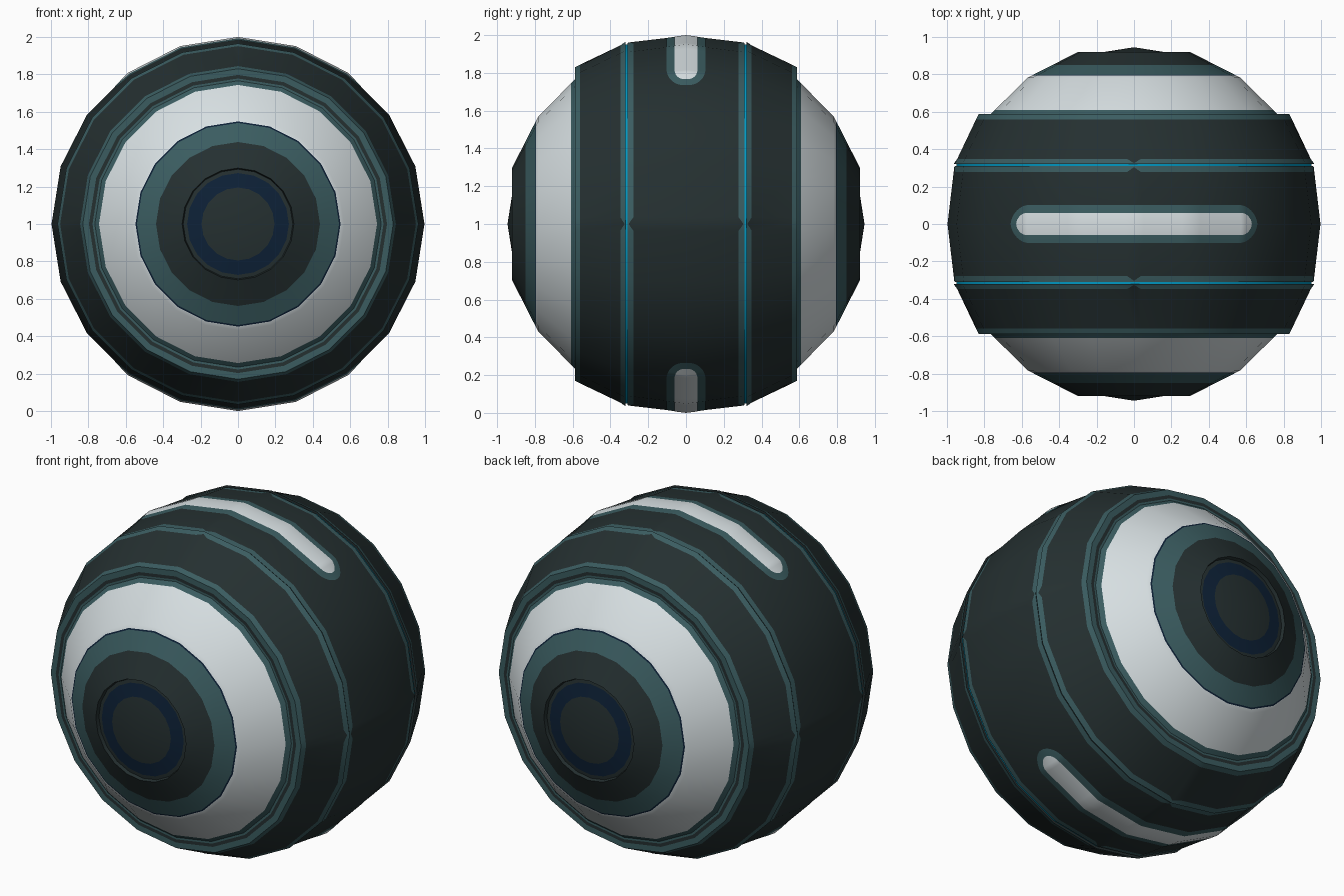
import bpy, bmesh, math

if "Cube" in bpy.data.objects:
    bpy.data.objects.remove(bpy.data.objects["Cube"])

SIDES = 20
STEP = 360 / SIDES
CZ = 1.0  # centre height


def material(name, rgb):
    m = bpy.data.materials.new(name)
    m.diffuse_color = (*rgb, 1)
    m.use_nodes = True
    m.node_tree.nodes["Principled BSDF"].inputs["Base Color"].default_value = m.diffuse_color
    return m


MATS = {
    "dark": material("dark hull", (0.018, 0.029, 0.030)),
    "teal": material("teal trim", (0.043, 0.108, 0.118)),
    "white": material("pale shell", (0.68, 0.74, 0.76)),
    "navy": material("navy lens", (0.004, 0.015, 0.038)),
    "cyan": material("cyan glow", (0.0, 0.32, 0.55)),
}
KEYS = list(MATS)


def poly(a):
    """Radius factor of a unit 20-gon at angle a (degrees)."""
    return math.cos(math.radians(STEP / 2)) / math.cos(math.radians(a % STEP - STEP / 2))


def finish(name, bm):
    bmesh.ops.remove_doubles(bm, verts=bm.verts, dist=0.0002)
    me = bpy.data.meshes.new(name)
    bm.to_mesh(me)
    bm.free()
    for k in KEYS:
        me.materials.append(MATS[k])
    me.shade_smooth()
    me.set_sharp_from_angle(angle=math.radians(30))
    ob = bpy.data.objects.new(name, me)
    bpy.context.collection.objects.link(ob)
    return ob


def lathe(name, profile, sign=1, notched=False):
    """Spin (y, r, colour of next strip[, y at the four notches]) about the y axis."""
    angles = [i * STEP for i in range(SIDES)]
    if notched:
        angles += [(q + d) % 360 for q in (0, 90, 180, 270) for d in (-2.2, 2.2)]
        angles.sort()
    bm = bmesh.new()
    rings = []
    for p in profile:
        ring = []
        for a in angles:
            y = p[3] if len(p) > 3 and a % 90 == 0 else p[0]
            r = p[1] * poly(a)
            t = math.radians(a)
            ring.append(bm.verts.new((r * math.cos(t), sign * y, CZ + r * math.sin(t))))
        rings.append(ring)
    n = len(angles)
    for p, lo, hi in zip(profile, rings, rings[1:]):
        for i in range(n):
            j = (i + 1) % n
            quad = [lo[i], hi[i], hi[j], lo[j]]
            f = bm.faces.new(quad if sign > 0 else quad[::-1])
            f.material_index = KEYS.index(p[2])
    return finish(name, bm)


def mid_r(y):
    return 0.997 - 0.040 * abs(y) / 0.309


def band_r(y):
    return 0.965 - (y - 0.32) * 0.135 / 0.268


def cap_r(y):
    if y < 0.783:
        return 0.568 + (0.783 - y) * 1.014
    return 0.568 - (y - 0.783) * 0.269 / 0.137


def lens_y(r):
    return 0.945 - r * 0.046 / 0.292


# Central band with teal edges, notched at the four quarter points
lathe("central_band", [
    (-0.309, 0.945, "dark"),
    (-0.309, mid_r(0.309), "teal"),
    (-0.278, mid_r(0.278), "dark", -0.304),
    (0, mid_r(0), "dark"),
    (0.278, mid_r(0.278), "teal", 0.304),
    (0.309, mid_r(0.309), "dark"),
    (0.309, 0.945, "dark")], notched=True)

for side, s in (("front", -1), ("back", 1)):
    # Glowing seam at the bottom of the groove
    lathe(side + "_seam_light", [(0.305, 0.950, "cyan"), (0.325, 0.950, "cyan")], s)
    # Raised side band, stepping down to the end cap
    lathe(side + "_side_band", [
        (0.320, 0.945, "dark"),
        (0.320, band_r(0.320), "teal"),
        (0.348, band_r(0.348), "dark", 0.325),
        (0.560, band_r(0.560), "teal"),
        (0.588, band_r(0.588), "teal"),
        (0.588, 0.797, "dark"),
        (0.588, 0.778, "teal"),
        (0.588, 0.755, "teal")], s, notched=True)
    # End cap: pale shell, trim ring, dark eye surround and recess wall
    lathe(side + "_end_cap", [
        (0.569, cap_r(0.569), "teal"),
        (0.610, cap_r(0.610), "white"),
        (0.783, cap_r(0.783), "white"),
        (0.793, cap_r(0.793), "navy"),
        (0.797, cap_r(0.797), "teal"),
        (0.849, cap_r(0.849), "dark"),
        (0.920, 0.299, "dark"),
        (0.895, 0.292, "dark")], s)
    # Recessed lens with a navy ring
    lathe(side + "_lens", [
        (lens_y(0.294), 0.294, "dark"),
        (lens_y(0.272), 0.272, "navy"),
        (lens_y(0.195), 0.195, "dark"),
        (lens_y(0), 0, "dark")], s)


def slot(name, half_len, half_wid, lift, colour, up):
    """Thin round-ended plate following the central band, above or below."""
    core = half_len - half_wid
    cols = [(90 + k * 3, half_wid) for k in range(-60, 61)
            if abs(math.sin(math.radians(k * 3))) < core and abs(k * 3) < 90]
    for e in (-1, 1):
        for k in range(9):
            t = math.radians(k * 90 / 8)
            x = e * (core + half_wid * math.sin(t))
            cols.append((90 + math.degrees(math.asin(x)), half_wid * math.cos(t)))
    cols.sort()
    bm = bmesh.new()
    rows = []
    for a, w in cols:
        t = math.radians(a)
        row = []
        for y in (-w, 0, w):
            r = mid_r(y) * poly(a) + lift
            row.append(bm.verts.new((r * math.cos(t), y, CZ + up * r * math.sin(t))))
        rows.append(row)
    for p, q in zip(rows, rows[1:]):
        for i in (0, 1):
            quad = [p[i], p[i + 1], q[i + 1], q[i]]
            f = bm.faces.new(quad if up > 0 else quad[::-1])
            f.material_index = KEYS.index(colour)
    return finish(name, bm)


# Pale slots with teal borders on the top and underside
for label, up in (("top", 1), ("bottom", -1)):
    slot(label + "_slot_border", 0.668, 0.102, 0.0015, "teal", up)
    slot(label + "_slot", 0.635, 0.060, 0.003, "white", up)
